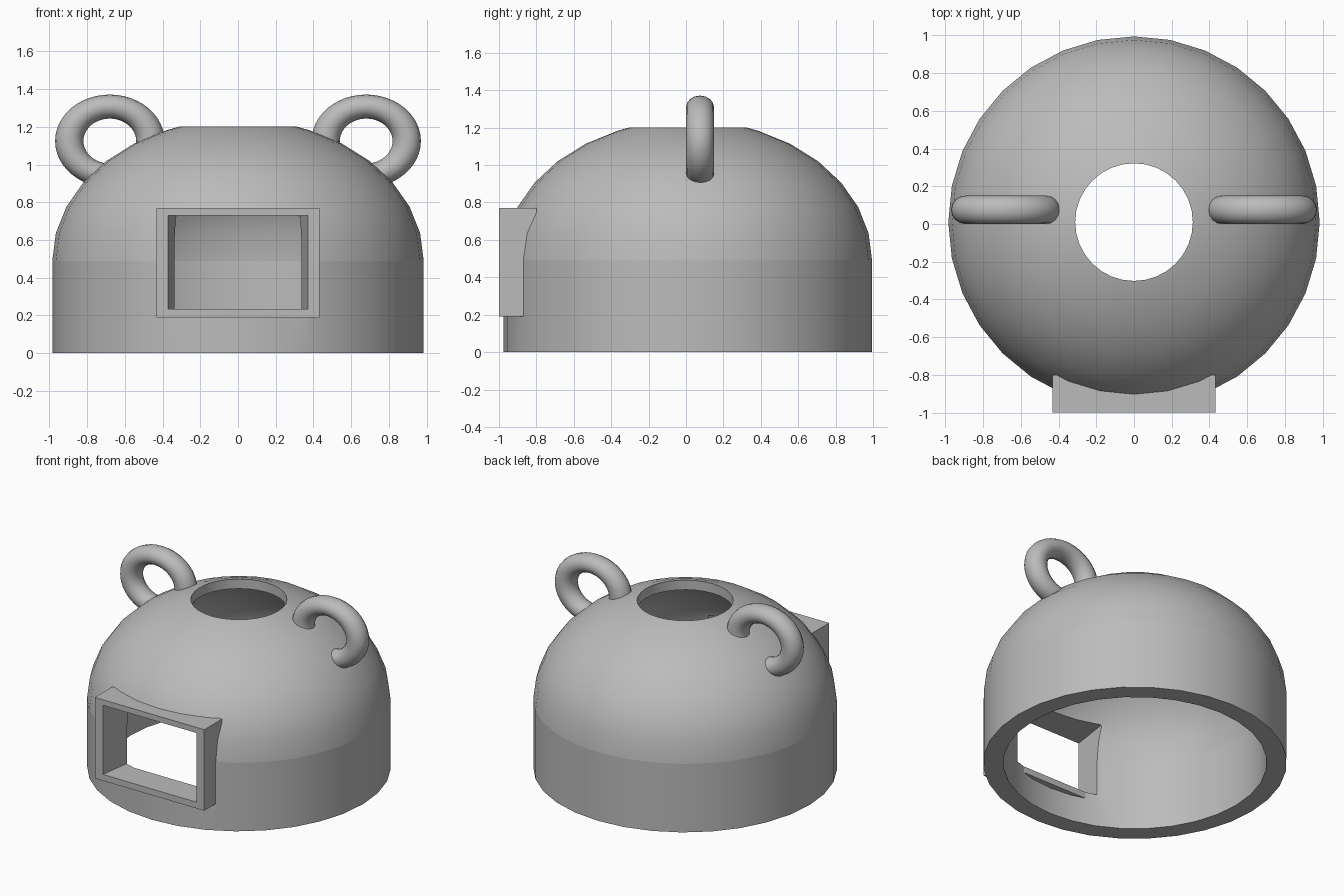
import bpy, bmesh, math
from mathutils import Matrix

if "Cube" in bpy.data.objects:
    bpy.data.objects.remove(bpy.data.objects["Cube"])

SEGMENTS = 32
CENTRE_Y = 0.01
SEAM_Z = 0.49
HOLE_R = 0.312

grey = bpy.data.materials.new("plain grey")
grey.use_nodes = True
grey.diffuse_color = (0.5, 0.5, 0.5, 1)
grey.node_tree.nodes["Principled BSDF"].inputs["Base Color"].default_value = (0.5, 0.5, 0.5, 1)


def add_object(name, bm):
    bmesh.ops.recalc_face_normals(bm, faces=bm.faces)
    mesh = bpy.data.meshes.new(name)
    bm.to_mesh(mesh)
    bm.free()
    mesh.materials.append(grey)
    obj = bpy.data.objects.new(name, mesh)
    bpy.context.collection.objects.link(obj)
    return obj


def lathe(name, profile, segments):
    """Revolve a closed (radius, z) profile about the upright axis."""
    bm = bmesh.new()
    rings = []
    for i in range(segments):
        a = 2 * math.pi * i / segments
        rings.append([bm.verts.new((r * math.cos(a), CENTRE_Y + r * math.sin(a), z)) for r, z in profile])
    n = len(profile)
    for i in range(segments):
        a, b = rings[i], rings[(i + 1) % segments]
        for j in range(n):
            k = (j + 1) % n
            bm.faces.new((a[j], b[j], b[k], a[k]))
    return add_object(name, bm)


def box(name, front_half, back_half, y0, y1, z0, z1):
    """Box whose half width may change from front to back."""
    bm = bmesh.new()
    bmesh.ops.create_cube(bm, size=2)
    for v in bm.verts:
        half = front_half if v.co.y < 0 else back_half
        v.co = (half * v.co.x, y0 if v.co.y < 0 else y1, z0 if v.co.z < 0 else z1)
    return add_object(name, bm)


def cut(obj, cutter):
    mod = obj.modifiers.new("opening", "BOOLEAN")
    mod.operation = "DIFFERENCE"
    mod.solver = "EXACT"
    mod.object = cutter
    activate(obj)
    bpy.ops.object.modifier_apply(modifier=mod.name)


def activate(obj):
    bpy.ops.object.select_all(action="DESELECT")
    obj.select_set(True)
    bpy.context.view_layer.objects.active = obj


def dome_arc(radius, height):
    """Elliptical arc from the seam up to the round top opening."""
    steps = [math.pi / 2 * k / 8 for k in range(7)]
    arc = [(radius * math.cos(a), SEAM_Z + height * math.sin(a)) for a in steps]
    rim = SEAM_Z + height * math.sqrt(1 - (HOLE_R / radius) ** 2)
    return arc + [(HOLE_R, rim)]


# Hollow body: straight wall below, dome above, open at top and bottom
outer = [(0.985, 0)] + dome_arc(0.985, 0.75)
inner = [(0.855, 0)] + dome_arc(0.855, 0.69)
body = lathe("domed_body", outer + inner[::-1], SEGMENTS)

# Window surround with a tapering opening through the wall
frame = box("window_frame", 0.433, 0.433, -1.0, -0.8, 0.19, 0.77)
opening = box("window_cutter", 0.372, 0.33, -1.01, -0.72, 0.235, 0.73)
cut(frame, opening)
cut(body, opening)
bpy.data.objects.remove(opening)

# Smooth shading, with a crease where the dome meets the wall
activate(body)
bpy.ops.object.shade_smooth_by_angle(angle=math.radians(30))
verts = body.data.vertices
for edge in body.data.edges:
    if all(abs(verts[i].co.z - SEAM_Z) < 0.001 for i in edge.vertices):
        edge.use_edge_sharp = True

# Ring ears, slightly flattened
for side, x in (("left", 0.68), ("right", -0.68)):
    bpy.ops.mesh.primitive_torus_add(major_radius=0.215, minor_radius=0.075,
                                     major_segments=48, minor_segments=16)
    ear = bpy.context.object
    ear.name = side + "_ear"
    ear.data.transform(Matrix.Translation((x, 0.075, 1.125))
                       @ Matrix.Diagonal((1, 1, 0.85, 1))
                       @ Matrix.Rotation(math.pi / 2, 4, "X"))
    ear.data.materials.append(grey)
    bpy.ops.object.shade_smooth_by_angle(angle=math.radians(60))
